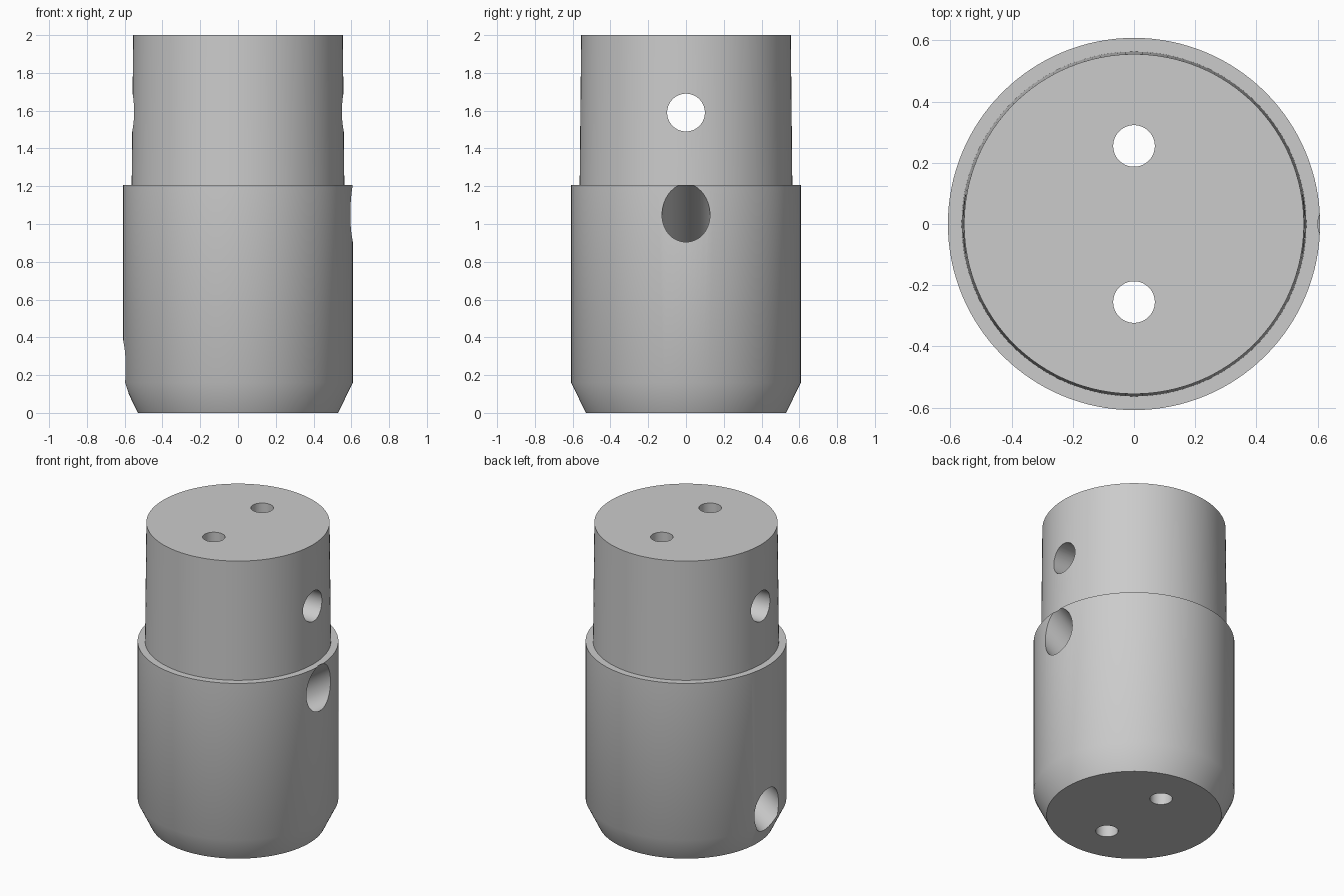
import bpy
import bmesh
import math
from mathutils import Vector

cube = bpy.data.objects.get("Cube")
if cube:
    bpy.data.objects.remove(cube, do_unlink=True)

grey = bpy.data.materials.new("plain grey")
grey.use_nodes = True
grey.diffuse_color = (0.6, 0.6, 0.6, 1)
grey.node_tree.nodes["Principled BSDF"].inputs["Base Color"].default_value = (0.6, 0.6, 0.6, 1)


def lathe(name, profile, sides):
    """Spin a (radius, height) profile about z and cap both ends."""
    bm = bmesh.new()
    rings = []
    for r, z in profile:
        angles = [2 * math.pi * i / sides for i in range(sides)]
        rings.append([bm.verts.new((r * math.cos(a), r * math.sin(a), z)) for a in angles])
    for low, high in zip(rings, rings[1:]):
        for i in range(sides):
            j = (i + 1) % sides
            bm.faces.new((low[i], low[j], high[j], high[i]))
    bm.faces.new(rings[0][::-1])
    bm.faces.new(rings[-1])
    mesh = bpy.data.meshes.new(name)
    bm.to_mesh(mesh)
    bm.free()
    mesh.materials.append(grey)
    obj = bpy.data.objects.new(name, mesh)
    bpy.context.collection.objects.link(obj)
    return obj


def drill(target, name, start, end, radius):
    """Cut a round bore between two points, then discard the cutter."""
    start, end = Vector(start), Vector(end)
    axis = end - start
    cutter = lathe(name, [(radius, 0), (radius, axis.length)], 64)
    cutter.location = start
    cutter.rotation_euler = axis.to_track_quat('Z', 'Y').to_euler()
    cutter.hide_render = True
    mod = target.modifiers.new(name, 'BOOLEAN')
    mod.operation = 'DIFFERENCE'
    mod.solver = 'EXACT'
    mod.object = cutter
    bpy.context.view_layer.objects.active = target
    bpy.ops.object.modifier_apply(modifier=mod.name)
    bpy.data.objects.remove(cutter, do_unlink=True)


# Stepped body: chamfered foot, wide barrel, slightly tapered neck
body = lathe("stepped_body", [(0.53, 0), (0.608, 0.16), (0.608, 1.207),
                              (0.563, 1.207), (0.555, 2.0)], 128)

# Two vertical through bores
for side in (-1, 1):
    y = side * 0.255
    drill(body, "vertical_bore", (0, y, -0.2), (0, y, 2.2), 0.068)

# Straight cross bore through the neck
drill(body, "cross_bore", (-0.9, 0, 1.59), (0.9, 0, 1.59), 0.1)

# Slanted bore from the barrel's upper left down to its lower right
slope = 0.68
drill(body, "slanted_bore", (-0.9, 0, 1.06 - 1.51 * slope),
      (0.9, 0, 1.06 + 0.29 * slope), 0.127)

bpy.ops.object.select_all(action='DESELECT')
body.select_set(True)
bpy.context.view_layer.objects.active = body
bpy.ops.object.shade_smooth_by_angle(angle=math.radians(30))
